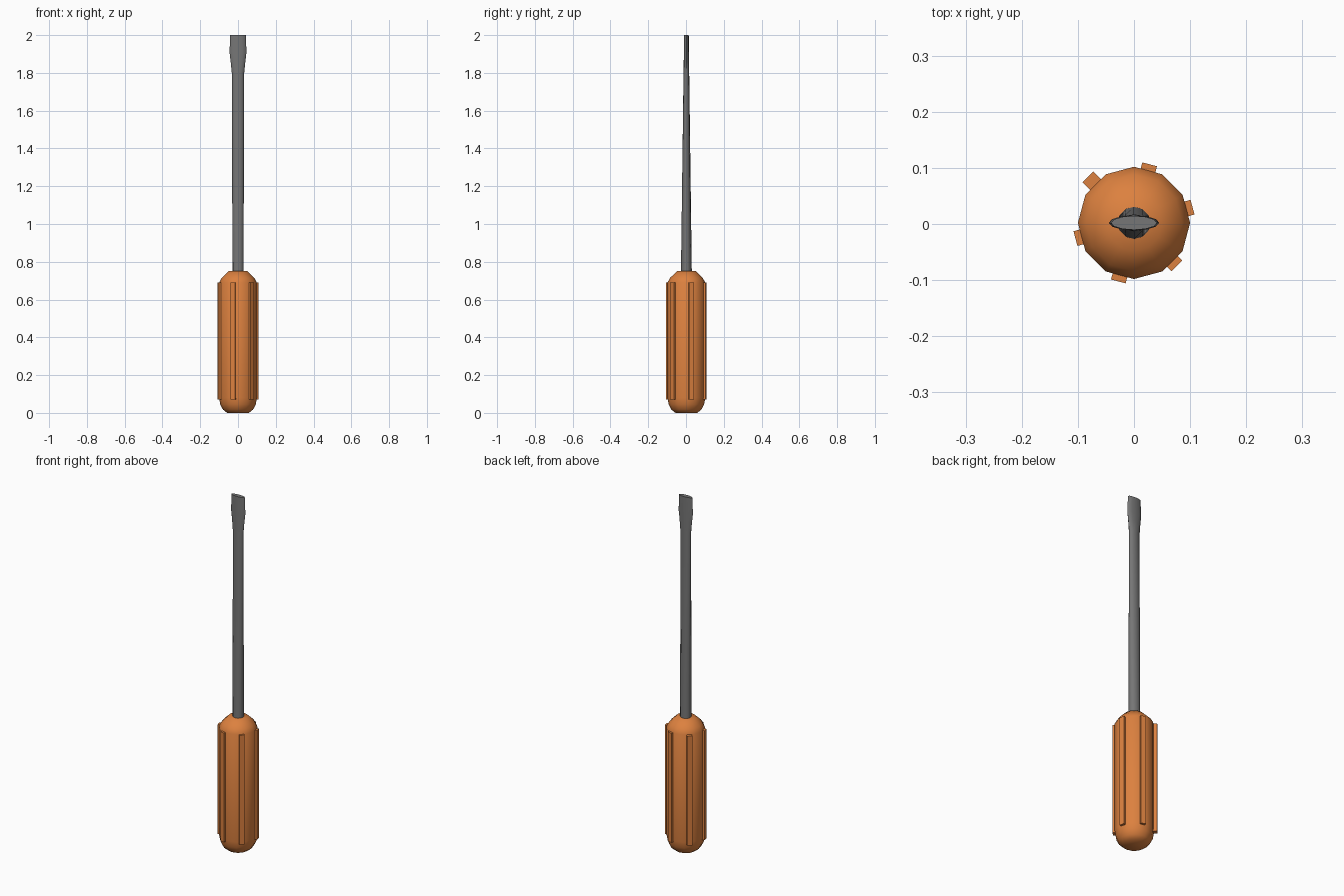
import bpy, bmesh, math
from mathutils import Matrix

cube = bpy.data.objects.get("Cube")
if cube:
    bpy.data.objects.remove(cube, do_unlink=True)

SIDES = 12
AXIS_Y = 0.002  # the round parts sit slightly behind the centre


def make_material(name, color, roughness):
    mat = bpy.data.materials.new(name)
    mat.use_nodes = True
    mat.diffuse_color = color
    bsdf = mat.node_tree.nodes["Principled BSDF"]
    bsdf.inputs["Base Color"].default_value = color
    bsdf.inputs["Roughness"].default_value = roughness
    return mat


def finish(bm, name, mat, angle):
    bmesh.ops.recalc_face_normals(bm, faces=bm.faces[:])
    mesh = bpy.data.meshes.new(name)
    bm.to_mesh(mesh)
    bm.free()
    mesh.materials.append(mat)
    obj = bpy.data.objects.new(name, mesh)
    bpy.context.collection.objects.link(obj)
    obj.location.y = AXIS_Y
    bpy.ops.object.select_all(action="DESELECT")
    obj.select_set(True)
    bpy.context.view_layer.objects.active = obj
    bpy.ops.object.shade_smooth_by_angle(angle=math.radians(angle))
    return obj


def loft(name, sections, mat, angle):
    """Join elliptical rings given as (z, half width x, half depth y)."""
    bm = bmesh.new()
    rings = []
    for z, rx, ry in sections:
        turns = [math.tau * i / SIDES for i in range(SIDES)]
        rings.append([bm.verts.new((rx * math.cos(t), ry * math.sin(t), z)) for t in turns])
    for low, high in zip(rings, rings[1:]):
        for i in range(SIDES):
            j = (i + 1) % SIDES
            bm.faces.new((low[i], low[j], high[j], high[i]))
    bm.faces.new(rings[0][::-1])
    bm.faces.new(rings[-1])
    return finish(bm, name, mat, angle)


orange = make_material("orange plastic", (0.72, 0.22, 0.05, 1), 0.5)
steel = make_material("grey steel", (0.18, 0.18, 0.18, 1), 0.4)

# Handle with rounded ends
profile = [(0, 0.058), (0.018, 0.08), (0.045, 0.094), (0.08, 0.1),
           (0.69, 0.1), (0.715, 0.086), (0.75, 0.05)]
loft("handle", [(z, r, r) for z, r in profile], orange, 50)

# Grip ribs on every second side of the handle
bm = bmesh.new()
INNER, WIDTH, LOW, HIGH = 0.085, 0.027, 0.07, 0.69
for k in range(6):
    outer = 0.116 if k == 2 else 0.108
    turn = Matrix.Rotation(math.radians(15 + 60 * k), 4, "Z")
    shift = Matrix.Translation(((INNER + outer) / 2, 0, (LOW + HIGH) / 2))
    size = Matrix.Diagonal((outer - INNER, WIDTH, HIGH - LOW, 1))
    bmesh.ops.create_cube(bm, size=1, matrix=turn @ shift @ size)
finish(bm, "grip_ribs", orange, 30)

# Shaft that thins toward a flared flat blade
loft("shaft_and_blade", [(0.72, 0.029, 0.029), (1.8, 0.033, 0.015),
                         (1.86, 0.039, 0.014), (1.91, 0.045, 0.0135),
                         (2.0, 0.041, 0.0125)], steel, 50)
